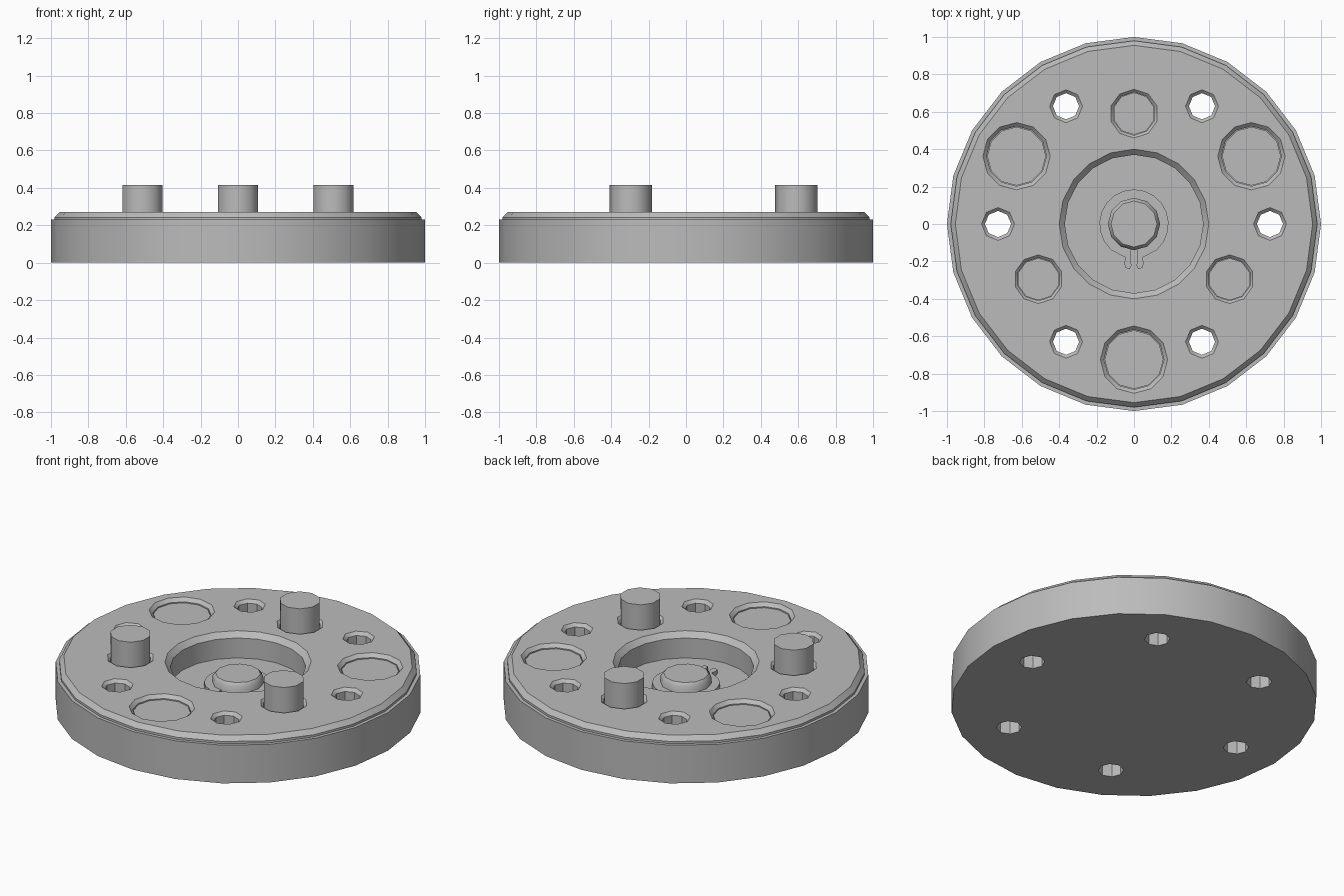
import bpy, bmesh
from math import sin, cos, pi, radians

cube = bpy.data.objects.get("Cube")
if cube:
    bpy.data.objects.remove(cube)

grey = bpy.data.materials.new("machined_grey")
grey.use_nodes = True
grey.diffuse_color = (0.5, 0.5, 0.5, 1)
grey.node_tree.nodes["Principled BSDF"].inputs["Base Color"].default_value = (0.5, 0.5, 0.5, 1)


def finish(name, bm, location=(0, 0, 0)):
    bmesh.ops.recalc_face_normals(bm, faces=bm.faces)
    mesh = bpy.data.meshes.new(name)
    bm.to_mesh(mesh)
    bm.free()
    mesh.materials.append(grey)
    obj = bpy.data.objects.new(name, mesh)
    obj.location = location
    bpy.context.collection.objects.link(obj)
    return obj


def turned(name, profile, sides, at=(0, 0)):
    """Closed turned solid from (radius, height) pairs, bottom to top."""
    bm = bmesh.new()
    rings = []
    for r, z in profile:
        angles = [pi / 2 + 2 * pi * i / sides for i in range(sides)]
        rings.append([bm.verts.new((r * cos(a), r * sin(a), z)) for a in angles])
    for low, high in zip(rings, rings[1:]):
        for i in range(sides):
            j = (i + 1) % sides
            bm.faces.new((low[i], low[j], high[j], high[i]))
    bm.faces.new(rings[0])
    bm.faces.new(rings[-1])
    return finish(name, bm, (*at, 0))


def around(radius, degrees):
    return [(radius * cos(radians(d)), radius * sin(radians(d))) for d in degrees]


def smooth(obj, angle=40):
    bpy.ops.object.select_all(action='DESELECT')
    obj.select_set(True)
    bpy.context.view_layer.objects.active = obj
    bpy.ops.object.shade_smooth_by_angle(angle=radians(angle))


TOP = 0.27
ABOVE = 0.05


def pocket(name, radius, chamfer, floor, sides, at):
    """Cutter for a hole with a chamfered mouth."""
    wide = radius + chamfer
    return turned(name, [(radius, floor), (radius, TOP - chamfer),
                         (wide, TOP), (wide, TOP + ABOVE)], sides, at)


# Main disc with a small shoulder and chamfered rim
disc = turned("disc_body", [(1, 0), (1, 0.205), (1, 0.23), (0.98, 0.23),
                            (0.98, 0.243), (0.955, TOP)], 24)

bolt_spots = around(0.727, range(0, 360, 60))
pin_spots = around(0.59, (90, 210, 330))
bushing_spots = around(0.725, (30, 150, 270))

# Pockets and through holes
cutters = [pocket("centre_cutter", 0.37, 0.03, 0.12, 20, (0, 0))]
cutters += [pocket("bolt_cutter", 0.07, 0.018, -ABOVE, 8, p) for p in bolt_spots]
cutters += [pocket("pin_cutter", 0.115, 0.015, 0.15, 10, p) for p in pin_spots]
cutters += [pocket("bushing_cutter", 0.16, 0.02, 0.15, 12, p) for p in bushing_spots]
bpy.context.view_layer.objects.active = disc
for cutter in cutters:
    mod = disc.modifiers.new("cut", 'BOOLEAN')
    mod.operation = 'DIFFERENCE'
    mod.solver = 'EXACT'
    mod.object = cutter
    bpy.ops.object.modifier_apply(modifier=mod.name)
    bpy.data.objects.remove(cutter)
smooth(disc)

# Raised pins and sunken bushings
for n, spot in enumerate(pin_spots, 1):
    smooth(turned(f"pin_{n}", [(0.113, 0.14), (0.113, 0.415)], 10, spot))
for n, spot in enumerate(bushing_spots, 1):
    smooth(turned(f"bushing_{n}", [(0.157, 0.14), (0.157, 0.245)], 12, spot))

# Shaft end in the central pocket
smooth(turned("shaft_end", [(0.14, 0.11), (0.14, 0.18), (0.123, 0.2)], 12))

# Retaining clip: split ring with two ears at the front
start, end, steps = -90 + 7, 270 - 7, 20
sweep = [radians(start + (end - start) * i / steps) for i in range(steps + 1)]
outer = [(0.185 * cos(a), 0.185 * sin(a)) for a in sweep]
inner = [(0.135 * cos(a), 0.135 * sin(a)) for a in reversed(sweep)]
ear = [(0.02, -0.2), (0.012, -0.22), (0.022, -0.24),
       (0.045, -0.235), (0.052, -0.21), (0.045, -0.18)]
outline = ear + outer[2:-2] + [(-x, y) for x, y in reversed(ear)] + inner
bm = bmesh.new()
face = bm.faces.new([bm.verts.new((x, y, 0.115)) for x, y in outline])
lifted = bmesh.ops.extrude_face_region(bm, geom=[face])["geom"]
for v in lifted:
    if isinstance(v, bmesh.types.BMVert):
        v.co.z = 0.145
smooth(finish("retaining_clip", bm))
